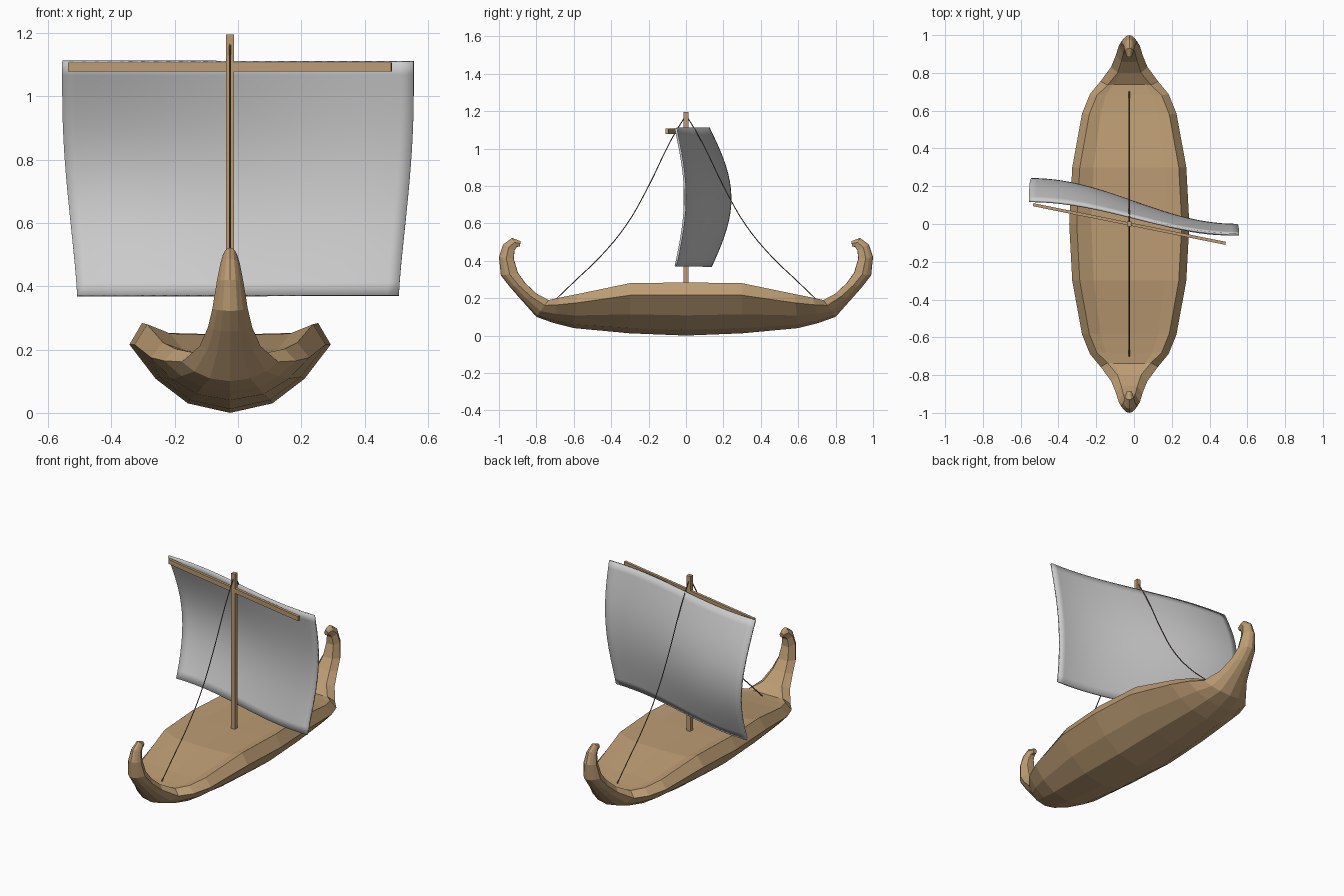
import bpy, bmesh, math
from mathutils import Matrix

if "Cube" in bpy.data.objects:
    bpy.data.objects.remove(bpy.data.objects["Cube"])

CX = -0.025  # hull and mast centre line


def material(name, rgb):
    m = bpy.data.materials.new(name)
    m.diffuse_color = (*rgb, 1)
    m.use_nodes = True
    m.node_tree.nodes["Principled BSDF"].inputs["Base Color"].default_value = m.diffuse_color
    return m


WOOD = material("wood", (0.50, 0.33, 0.17))
ROPE = material("rope", (0.16, 0.11, 0.06))


def finish(name, bm, mat=None):
    bmesh.ops.recalc_face_normals(bm, faces=bm.faces)
    me = bpy.data.meshes.new(name)
    bm.to_mesh(me)
    bm.free()
    ob = bpy.data.objects.new(name, me)
    bpy.context.collection.objects.link(ob)
    if mat:
        me.materials.append(mat)
    return ob


def box(name, size, loc, rot=0):
    bm = bmesh.new()
    bmesh.ops.create_cube(bm, size=1)
    bmesh.ops.scale(bm, vec=size, verts=bm.verts)
    ob = finish(name, bm, WOOD)
    ob.matrix_world = Matrix.Translation(loc) @ Matrix.Rotation(rot, 4, 'Z')
    return ob


# Hull: half stations (outer y, z, inner y, z, half width, rim width, side height, deck height)
half = [
    (0.00, 0.000, 0.00, 0.284, 0.318, 0.278, 0.76, 0.87),
    (0.30, 0.012, 0.30, 0.280, 0.302, 0.262, 0.76, 0.87),
    (0.60, 0.040, 0.58, 0.222, 0.250, 0.212, 0.74, 0.88),
    (0.71, 0.068, 0.68, 0.202, 0.208, 0.172, 0.72, 0.90),
    (0.80, 0.100, 0.735, 0.190, 0.152, 0.115, 0.68, 0.94),
    (0.88, 0.190, 0.80, 0.225, 0.096, 0.062, 0.60, 1.00),
    (0.94, 0.258, 0.86, 0.280, 0.070, 0.042, 0.55, 1.02),
    (0.99, 0.322, 0.90, 0.335, 0.056, 0.032, 0.52, 1.02),
    (1.00, 0.420, 0.922, 0.410, 0.042, 0.024, 0.50, 1.02),
    (0.978, 0.487, 0.918, 0.455, 0.031, 0.017, 0.50, 1.02),
    (0.930, 0.522, 0.905, 0.475, 0.023, 0.013, 0.50, 1.02),
    (0.885, 0.505, 0.887, 0.477, 0.013, 0.008, 0.50, 1.02),
]
stations = [(-1, s) for s in reversed(half[1:])] + [(1, s) for s in half]

bm = bmesh.new()
rings = []
for sign, (oy, oz, iy, iz, w, r, t, d) in stations:
    side = [(0.42 * w, 0.14 * t), (0.74 * w, 0.50 * t), (w, t), (r, 1.0),
            (0.72 * r, d + (1 - d) * 0.15)]
    loop = [(0, 0)] + side + [(0, d)] + [(-x, f) for x, f in reversed(side)]
    rings.append([bm.verts.new((CX + x, sign * (oy + (iy - oy) * f), oz + (iz - oz) * f))
                  for x, f in loop])
for a, b in zip(rings, rings[1:]):
    n = len(a)
    for i in range(n):
        j = (i + 1) % n
        bm.faces.new((a[i], a[j], b[j], b[i]))
bm.faces.new(rings[0])
bm.faces.new(rings[-1])
finish("hull", bm, WOOD)

# Mast and slanted yard
box("mast", (0.025, 0.025, 0.965), (CX, 0, 0.7125))
box("yard", (1.04, 0.016, 0.028), (CX, 0, 1.092), -math.atan2(0.205, 1.02))

# Billowing sail
bm = bmesh.new()
NU, NV = 28, 18
grid = []
for j in range(NV + 1):
    v = j / NV
    z = 0.37 + 0.74 * v
    row = []
    for i in range(NU + 1):
        s = 2 * i / NU - 1
        wave = math.sin(s * math.pi / 2)
        hw = 0.508 + 0.047 * math.sin(min(v * 1.15, 1) * math.pi / 2) ** 1.3
        y = 0.033 - 0.088 * wave + (0.08 - 0.03 * wave) * math.sin(math.pi * v) \
            + 0.012 * (1 - v) * (1 - wave) * 0.5
        row.append(bm.verts.new((s * hw, y, z)))
    grid.append(row)
for a, b in zip(grid, grid[1:]):
    for i in range(NU):
        bm.faces.new((a[i], a[i + 1], b[i + 1], b[i]))
for f in bm.faces:
    f.smooth = True
sail = finish("sail", bm)
mod = sail.modifiers.new("thickness", 'SOLIDIFY')
mod.thickness = 0.012
mod.offset = 0
bpy.context.view_layer.objects.active = sail
sail.select_set(True)
bpy.ops.object.shade_smooth_by_angle(angle=math.radians(40))

# Stay ropes fore and aft
path = [(0.0, 1.18), (0.08, 1.045), (0.21, 0.78), (0.32, 0.59), (0.46, 0.42), (0.58, 0.305), (0.70, 0.19)]
for name, sign in (("front_stay", -1), ("back_stay", 1)):
    cu = bpy.data.curves.new(name, 'CURVE')
    cu.dimensions = '3D'
    cu.bevel_depth = 0.003
    cu.bevel_resolution = 1
    cu.use_fill_caps = True
    cu.resolution_u = 4
    sp = cu.splines.new('BEZIER')
    sp.bezier_points.add(len(path) - 1)
    for p, (y, z) in zip(sp.bezier_points, path):
        p.co = (CX, sign * y, z)
        p.handle_left_type = p.handle_right_type = 'AUTO'
    cu.materials.append(ROPE)
    bpy.context.collection.objects.link(bpy.data.objects.new(name, cu))
